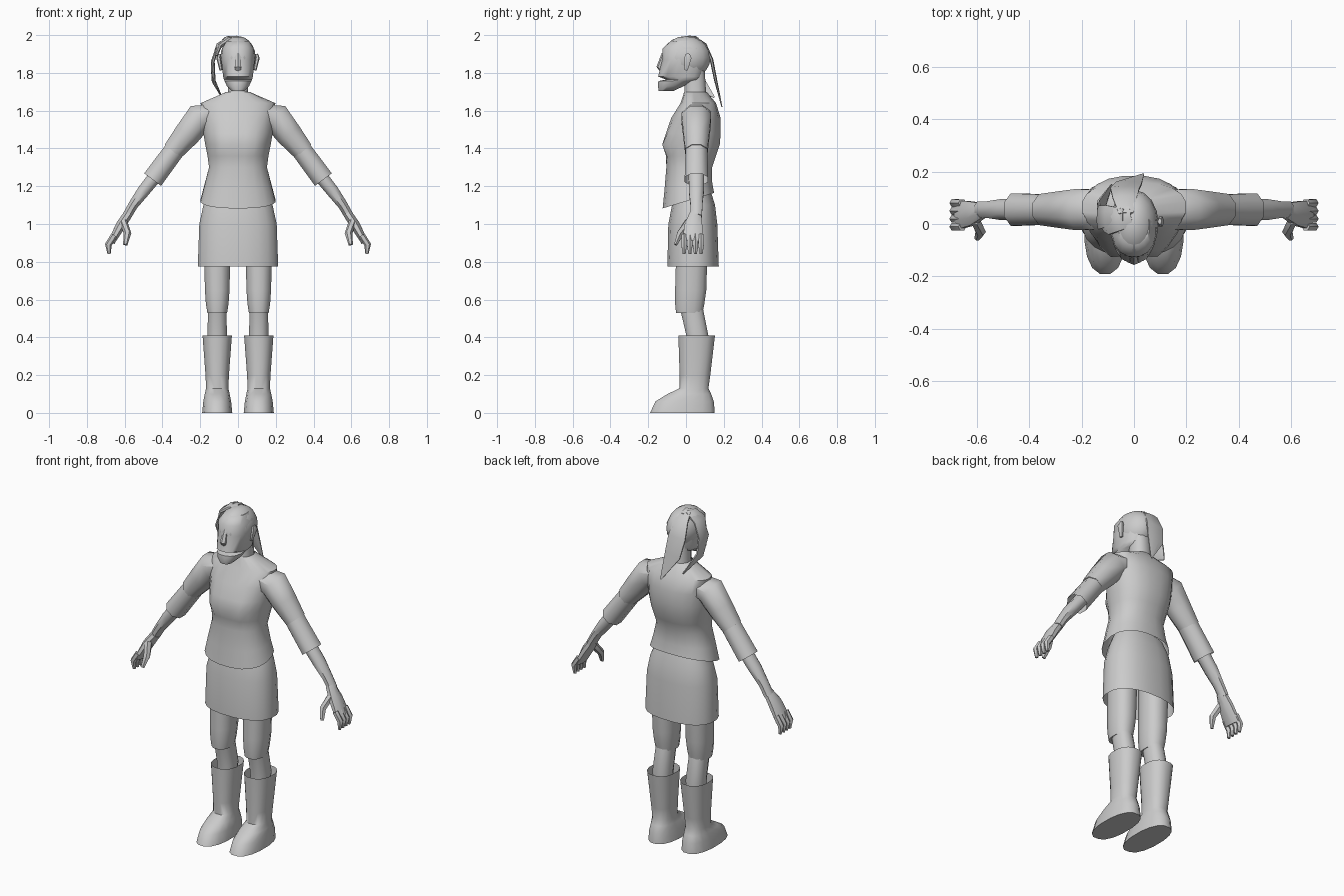
import bpy, bmesh, math
from mathutils import Vector, Matrix

cube = bpy.data.objects.get("Cube")
if cube:
    bpy.data.objects.remove(cube)

colour = (0.6, 0.6, 0.6, 1)
grey = bpy.data.materials.new("plain_grey")
grey.use_nodes = True
grey.diffuse_color = colour
grey.node_tree.nodes["Principled BSDF"].inputs["Base Color"].default_value = colour

ACROSS = Vector((1, 0, 0))
FORWARD = Vector((0, 1, 0))
ARM_DEPTH = .055
LEG_OFFSET = .11
parts = []


def finish(name, bm, mirror):
    bmesh.ops.recalc_face_normals(bm, faces=bm.faces)
    mesh = bpy.data.meshes.new(name)
    bm.to_mesh(mesh)
    bm.free()
    mesh.materials.append(grey)
    ob = bpy.data.objects.new(name, mesh)
    bpy.context.collection.objects.link(ob)
    if mirror:
        ob.modifiers.new("mirror", "MIRROR").use_mirror_merge = False
    parts.append(ob)
    return ob


def skin(name, loops, mirror, bottom_open, top_open):
    """Join rings of points with quads and close the ends that are not open."""
    bm = bmesh.new()
    rings = [[bm.verts.new(point) for point in loop] for loop in loops]
    for lower, upper in zip(rings, rings[1:]):
        for i in range(len(lower)):
            bm.faces.new((lower[i - 1], lower[i], upper[i], upper[i - 1]))
    if not bottom_open:
        bm.faces.new(rings[0])
    if not top_open:
        bm.faces.new(rings[-1])
    return finish(name, bm, mirror)


def circle(sides):
    angles = [math.tau * (i + .5) / sides for i in range(sides)]
    return [(math.cos(angle), math.sin(angle)) for angle in angles]


def squared(value, power=.85):
    return math.copysign(abs(value) ** power, value)


def level(z, half, front, back, slope=0):
    return z, half, front, back, slope


def body(name, levels, sides=16, offset=0, bottom_open=False, top_open=False):
    """Stack of level, slightly squared rings; an offset makes a mirrored pair."""
    loops = []
    for z, half, front, back, slope in levels:
        middle, depth = (front + back) / 2, (back - front) / 2
        loop = []
        for c, s in circle(sides):
            y = middle + depth * squared(s)
            loop.append((offset + half * squared(c), y, z + slope * y))
        loops.append(loop)
    return skin(name, loops, offset != 0, bottom_open, top_open)


def joint(x, z, wide, thick, y=ARM_DEPTH):
    return Vector((x, y, z)), wide, thick


def limb(name, joints, side=FORWARD, sides=8, mirror=True, hollow=False):
    """Tube through joints; wide is measured along side, thick across it."""
    path = [place for place, wide, thick in joints]
    ends = zip([path[0]] + path, path[1:] + [path[-1]])
    loops = []
    for (place, wide, thick), (before, after) in zip(joints, ends):
        along = after - before
        other = along.cross(side).normalized()
        u = other.cross(along).normalized()
        loops.append([place + u * wide * c + other * thick * s for c, s in circle(sides)])
    return skin(name, loops, mirror, hollow, hollow)


# Shirt with a sloping hem, and the bust pushed forward
shirt = body("shirt", [
    level(z=1.12, half=.2, front=-.125, back=.15, slope=.3),
    level(z=1.2, half=.18, front=-.115, back=.14, slope=.15),
    level(z=1.3, half=.155, front=-.105, back=.14),
    level(z=1.36, half=.163, front=-.1, back=.16),
    level(z=1.42, half=.175, front=-.105, back=.18),
    level(z=1.48, half=.185, front=-.1, back=.185),
    level(z=1.56, half=.19, front=-.08, back=.185),
    level(z=1.64, half=.2, front=-.03, back=.16),
    level(z=1.7, half=.06, front=-.01, back=.11),
], sides=20, bottom_open=True, top_open=True)
for vert in shirt.data.vertices:
    if vert.co.y < 0:
        sideways, upward = abs(vert.co.x) - .08, vert.co.z - 1.42
        vert.co.y -= .035 * math.exp(-(sideways ** 2 + upward ** 2) / .0036)

# Skirt
body("skirt", [
    level(z=.775, half=.215, front=-.1, back=.175),
    level(z=1, half=.207, front=-.095, back=.167),
    level(z=1.1, half=.185, front=-.075, back=.155),
    level(z=1.18, half=.15, front=-.06, back=.13),
], sides=20, bottom_open=True)

# Legs and boots
body("thigh", [
    level(z=.53, half=.054, front=-.055, back=.09),
    level(z=.58, half=.062, front=-.06, back=.1),
    level(z=.65, half=.067, front=-.06, back=.11),
    level(z=1, half=.075, front=-.05, back=.12),
], sides=12, offset=LEG_OFFSET)
body("calf", [
    level(z=.3, half=.05, front=0, back=.11),
    level(z=.41, half=.053, front=0, back=.12),
    level(z=.56, half=.05, front=-.035, back=.09),
], sides=12, offset=LEG_OFFSET)
body("boot", [
    level(z=0, half=.081, front=-.193, back=.155),
    level(z=.06, half=.075, front=-.165, back=.15),
    level(z=.1, half=.067, front=-.1, back=.135),
    level(z=.13, half=.06, front=-.035, back=.12),
    level(z=.2, half=.063, front=-.035, back=.13),
    level(z=.41, half=.079, front=-.042, back=.155),
], offset=LEG_OFFSET, top_open=True)

# Arms
limb("sleeve", [
    joint(x=.12, z=1.58, wide=.08, thick=.06),
    joint(x=.205, z=1.56, wide=.085, thick=.085),
    joint(x=.27, z=1.475, wide=.075, thick=.075),
    joint(x=.345, z=1.385, wide=.064, thick=.06),
])
limb("cuff", [
    joint(x=.33, z=1.4, wide=.062, thick=.058),
    joint(x=.452, z=1.235, wide=.067, thick=.06),
], hollow=True)
limb("forearm", [
    joint(x=.4, z=1.3, wide=.045, thick=.04),
    joint(x=.5, z=1.175, wide=.043, thick=.036),
    joint(x=.555, z=1.1, wide=.034, thick=.028),
    joint(x=.59, z=1.04, wide=.033, thick=.026),
])

# Hands
limb("palm", [
    joint(x=.58, z=1.055, wide=.032, thick=.026, y=.05),
    joint(x=.62, z=.995, wide=.05, thick=.028, y=.04),
    joint(x=.67, z=.905, wide=.06, thick=.02, y=.035),
])
for index, label in enumerate(("index", "middle", "ring", "little")):
    depth = .03 * index - .01
    limb(label + "_finger", [
        joint(x=.655, z=.94, wide=.016, thick=.018, y=depth),
        joint(x=.687, z=.89, wide=.017, thick=.018, y=depth),
        joint(x=.682, z=.842, wide=.009, thick=.009, y=depth),
    ], sides=6)
limb("thumb", [
    joint(x=.605, z=1.01, wide=.024, thick=.02, y=.015),
    joint(x=.585, z=.95, wide=.02, thick=.02, y=-.03),
    joint(x=.597, z=.89, wide=.009, thick=.012, y=-.055),
], sides=6)

# Neck, face with open mouth, and skull
body("neck", [
    level(z=1.63, half=.065, front=-.015, back=.115),
    level(z=1.7, half=.055, front=-.01, back=.108),
    level(z=1.82, half=.054, front=-.01, back=.1),
], sides=12)
body("face", [
    level(z=1.705, half=.035, front=-.145, back=-.065),
    level(z=1.73, half=.06, front=-.15, back=-.01),
    level(z=1.757, half=.072, front=-.148, back=.05),
    level(z=1.765, half=.076, front=-.105, back=.08),
    level(z=1.78, half=.08, front=-.15, back=.09),
    level(z=1.87, half=.09, front=-.127, back=.11),
    level(z=1.93, half=.085, front=-.125, back=.1),
    level(z=1.97, half=.06, front=-.08, back=.06),
])
skull = bmesh.new()
shape = Matrix.Translation((0, 0, 1.88)) @ Matrix.Diagonal((.094, .13, .115, 1))
bmesh.ops.create_uvsphere(skull, u_segments=16, v_segments=10, radius=1, matrix=shape)
finish("skull", skull, False)
limb("nose", [
    joint(x=0, z=1.9, wide=.012, thick=.014, y=-.115),
    joint(x=0, z=1.83, wide=.02, thick=.017, y=-.14),
    joint(x=0, z=1.81, wide=.016, thick=.008, y=-.13),
], side=ACROSS, sides=6, mirror=False)
limb("ear", [
    joint(x=.09, z=1.815, wide=.01, thick=.008, y=0),
    joint(x=.103, z=1.88, wide=.022, thick=.012, y=.01),
    joint(x=.098, z=1.9, wide=.012, thick=.008, y=.01),
], sides=6)

# Hair: knot on top and two falling locks
limb("hair_knot", [
    joint(x=-.01, z=1.98, wide=.04, thick=.018, y=.03),
    joint(x=-.06, z=1.975, wide=.05, thick=.018, y=.02),
    joint(x=-.1, z=1.94, wide=.045, thick=.014, y=0),
    joint(x=-.115, z=1.89, wide=.02, thick=.008, y=-.01),
], mirror=False)
limb("back_lock", [
    joint(x=-.03, z=1.99, wide=.03, thick=.008, y=.04),
    joint(x=-.035, z=1.95, wide=.05, thick=.01, y=.1),
    joint(x=-.035, z=1.87, wide=.06, thick=.01, y=.135),
    joint(x=-.02, z=1.77, wide=.055, thick=.009, y=.155),
    joint(x=.035, z=1.62, wide=.004, thick=.003, y=.19),
], side=ACROSS, mirror=False)
limb("side_lock", [
    joint(x=-.04, z=1.99, wide=.03, thick=.008, y=.03),
    joint(x=-.105, z=1.95, wide=.045, thick=.01, y=.03),
    joint(x=-.133, z=1.86, wide=.05, thick=.01, y=.025),
    joint(x=-.13, z=1.76, wide=.045, thick=.01, y=.055),
    joint(x=-.085, z=1.67, wide=.004, thick=.003, y=.15),
], mirror=False)

# Smooth shading with sharp folds kept
for ob in bpy.context.selected_objects:
    ob.select_set(False)
for ob in parts:
    ob.select_set(True)
bpy.context.view_layer.objects.active = parts[0]
bpy.ops.object.shade_smooth_by_angle(angle=math.radians(50))
